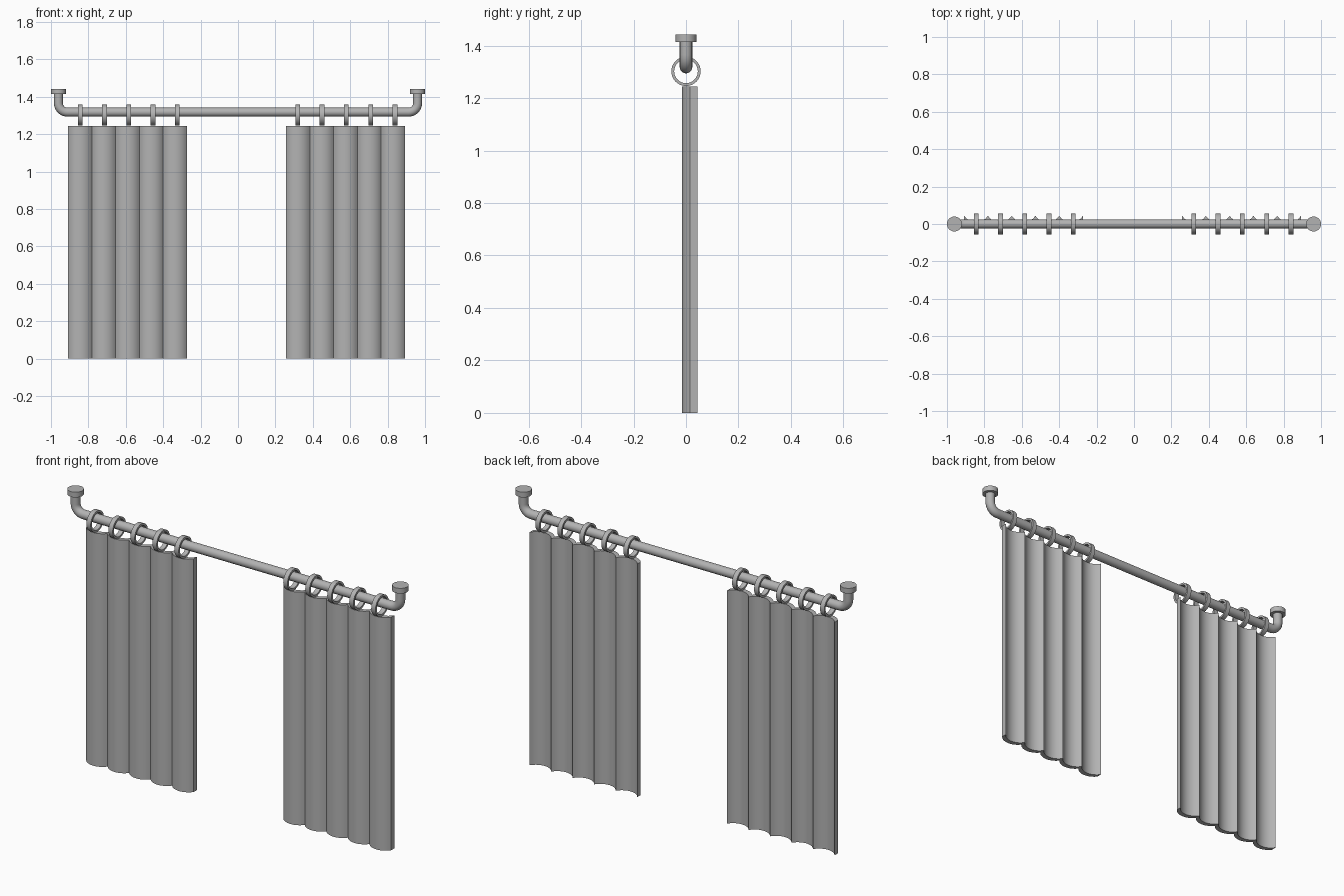
import bpy, bmesh, math

if "Cube" in bpy.data.objects:
    bpy.data.objects.remove(bpy.data.objects["Cube"], do_unlink=True)

grey = bpy.data.materials.new("plain_grey")
grey.use_nodes = True
COLOUR = (0.45, 0.45, 0.45, 1)
grey.diffuse_color = COLOUR
grey.node_tree.nodes["Principled BSDF"].inputs["Base Color"].default_value = COLOUR


def finish(obj):
    obj.data.materials.clear()
    obj.data.materials.append(grey)
    bpy.ops.object.select_all(action='DESELECT')
    obj.select_set(True)
    bpy.context.view_layer.objects.active = obj
    bpy.ops.object.shade_smooth_by_angle(angle=math.radians(35))


def mesh_object(name, bm):
    bmesh.ops.recalc_face_normals(bm, faces=bm.faces)
    mesh = bpy.data.meshes.new(name)
    bm.to_mesh(mesh)
    bm.free()
    obj = bpy.data.objects.new(name, mesh)
    bpy.context.collection.objects.link(obj)
    finish(obj)


def arc_y(u, edge, depth, half):
    """Circular arc from y=edge at u=-1 and u=1, sinking by depth at u=0."""
    radius = (half * half + depth * depth) / (2 * depth)
    return edge + radius - depth - math.sqrt(radius ** 2 - (u * half) ** 2)


ROD_Z, ROD_R, END_X, BEND = 1.318, 0.024, 0.96, 0.048

# Rod with upturned ends, swept along one path
half_path = [(END_X - BEND + BEND * math.sin(a), ROD_Z + BEND - BEND * math.cos(a))
             for a in (math.pi / 2 * i / 8 for i in range(9))] + [(END_X, 1.42)]
path = [(-x, z) for x, z in reversed(half_path)] + half_path
curve = bpy.data.curves.new("curtain_rod", 'CURVE')
curve.dimensions = '3D'
curve.bevel_depth = ROD_R
curve.bevel_resolution = 6
curve.use_fill_caps = True
spline = curve.splines.new('POLY')
spline.points.add(len(path) - 1)
for point, (x, z) in zip(spline.points, path):
    point.co = (x, 0, z, 1)
rod = bpy.data.objects.new("curtain_rod", curve)
bpy.context.collection.objects.link(rod)
bpy.ops.object.select_all(action='DESELECT')
rod.select_set(True)
bpy.context.view_layer.objects.active = rod
bpy.ops.object.convert(target='MESH')
finish(bpy.context.view_layer.objects.active)

# Round mounting plates on the upturned ends
for side, sign in (("left", 1), ("right", -1)):
    bpy.ops.mesh.primitive_cylinder_add(vertices=32, radius=0.04, depth=0.028,
                                        location=(sign * END_X, 0, 1.428))
    plate = bpy.context.object
    plate.name = side + "_mounting_plate"
    finish(plate)


# Flat band rings, lathed around the rod direction
def ring(name, x, sides=40, outer=0.056, inner=0.045, half=0.0125):
    bm = bmesh.new()
    section = [(-half, outer), (half, outer), (half, inner), (-half, inner)]
    loops = []
    for i in range(sides):
        a = 2 * math.pi * i / sides
        loops.append([bm.verts.new((x + dx, r * math.sin(a), 1.302 + r * math.cos(a)))
                      for dx, r in section])
    for i in range(sides):
        p, q = loops[i], loops[(i + 1) % sides]
        for k in range(4):
            m = (k + 1) % 4
            bm.faces.new((p[k], p[m], q[m], q[k]))
    mesh_object(name, bm)


# Curtain panel: scalloped section, thick in the folds, extruded upward
def panel(name, x0, x1, folds=5, steps=12, top=1.245):
    half = (x1 - x0) / folds / 2
    front, back = [], []
    for i in range(folds * steps + 1):
        u = 2 * (i % steps) / steps - 1
        x = x0 + (x1 - x0) * i / (folds * steps)
        front.append((x, arc_y(u, 0.015, 0.031, half)))
        back.append((x, arc_y(u, 0.044, 0.035, half)))
    bm = bmesh.new()
    rows = [[[bm.verts.new((x, y, z)) for x, y in line] for z in (0, top)]
            for line in (front, back)]
    (fb, ft), (bb, bt) = rows
    for i in range(len(front) - 1):
        for a, b in ((fb, ft), (ft, bt), (bt, bb), (bb, fb)):
            bm.faces.new((a[i], a[i + 1], b[i + 1], b[i]))
    for i in (0, -1):
        bm.faces.new((fb[i], ft[i], bt[i], bb[i]))
    mesh_object(name, bm)


for side, x0, x1, first in (("right", -0.908, -0.273, -0.844), ("left", 0.257, 0.893, 0.319)):
    panel(side + "_curtain", x0, x1)
    for n in range(5):
        ring(f"{side}_ring_{n + 1}", first + 0.13 * n)
